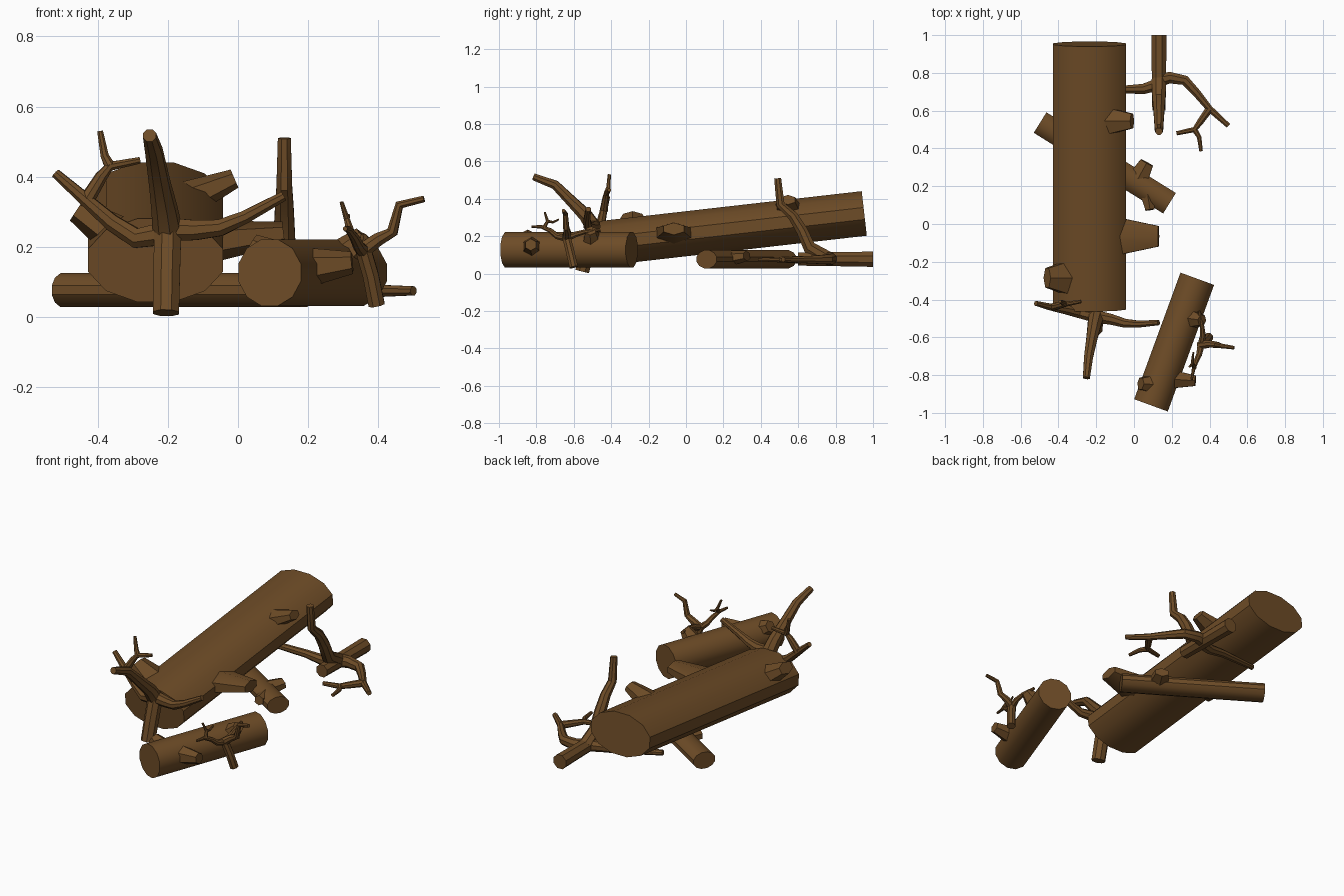
import bpy, bmesh, math
from mathutils import Vector

bark = bpy.data.materials.new("bark brown")
bark.diffuse_color = (0.155, 0.072, 0.02, 1)


def add_tube(bm, pts, radii, sides=8, squash=1.0):
    """Sweep an ellipse along a path; squash scales the radius across the horizontal side axis."""
    pts = [Vector(p) for p in pts]
    ref = (pts[-1] - pts[0]).normalized()
    up = Vector((0, 0, 1)) if abs(ref.z) < 0.8 else Vector((1, 0, 0))
    rings = []
    for i, p in enumerate(pts):
        t = (pts[min(i + 1, len(pts) - 1)] - pts[max(i - 1, 0)]).normalized()
        side = up.cross(t).normalized()
        top = t.cross(side)
        ring = []
        for k in range(sides):
            a = 2 * math.pi * (k + 0.5) / sides
            ring.append(bm.verts.new(p + side * math.cos(a) * radii[i] * squash
                                     + top * math.sin(a) * radii[i]))
        rings.append(ring)
    for a, b in zip(rings, rings[1:]):
        for k in range(sides):
            n = (k + 1) % sides
            bm.faces.new((a[k], a[n], b[n], b[k]))
    bm.faces.new(rings[0][::-1])
    bm.faces.new(rings[-1])


def make(name, tubes):
    bm = bmesh.new()
    for t in tubes:
        add_tube(bm, **t)
    bmesh.ops.recalc_face_normals(bm, faces=bm.faces)
    me = bpy.data.meshes.new(name)
    bm.to_mesh(me)
    bm.free()
    me.materials.append(bark)
    ob = bpy.data.objects.new(name, me)
    bpy.context.collection.objects.link(ob)
    bpy.context.view_layer.objects.active = ob
    ob.select_set(True)
    bpy.ops.object.shade_smooth_by_angle(angle=math.radians(35))
    ob.select_set(False)


def log(a, b, r, squash=1.0):
    return dict(pts=[a, b], radii=[r, r], sides=12, squash=squash)


def stub(a, b, r0, r1, squash=1.0):
    return dict(pts=[a, b], radii=[r0, r1], sides=6, squash=squash)


def limb(pts, r0, r1):
    n = len(pts) - 1
    return dict(pts=pts, radii=[r0 + (r1 - r0) * i / n for i in range(n + 1)])


# Large leaning log with broken stubs
make("large_log", [
    log((-0.235, -0.45, 0.162), (-0.235, 0.953, 0.322), 0.124, 1.61),
    stub((-0.12, -0.065, 0.21), (0.13, -0.065, 0.24), 0.065, 0.033, 1.9),
    stub((-0.16, 0.545, 0.33), (-0.01, 0.545, 0.395), 0.055, 0.028, 1.6),
    stub((-0.33, -0.285, 0.22), (-0.46, -0.285, 0.305), 0.065, 0.035, 1.7),
])

# Short log at the front right
make("short_log", [
    log((0.09, -0.96, 0.127), (0.335, -0.29, 0.127), 0.098),
    stub((0.18, -0.82, 0.14), (0.325, -0.83, 0.155), 0.06, 0.032),
    stub((0.29, -0.5, 0.16), (0.36, -0.51, 0.23), 0.06, 0.032),
    stub((0.11, -0.85, 0.16), (0.035, -0.845, 0.205), 0.06, 0.035),
])

# Thin log lying under the large one
make("thin_log", [
    log((-0.497, 0.537, 0.077), (0.188, 0.11, 0.077), 0.05, 1.32),
    stub((0.01, 0.22, 0.08), (0.068, 0.325, 0.095), 0.045, 0.028, 1.5),
    stub((0.07, 0.17, 0.08), (0.085, 0.075, 0.09), 0.045, 0.028),
    stub((-0.25, 0.38, 0.08), (-0.30, 0.29, 0.085), 0.045, 0.028),
])

# Forked branch on the ground behind
make("back_branch", [
    limb([(0.132, 1.0, 0.077), (0.132, 0.8, 0.078), (0.132, 0.60, 0.078)], 0.044, 0.038),
    limb([(0.132, 0.76, 0.08), (0.132, 0.66, 0.14), (0.132, 0.62, 0.23),
          (0.132, 0.57, 0.31), (0.132, 0.505, 0.37), (0.132, 0.49, 0.51)], 0.042, 0.02),
    limb([(0.132, 0.76, 0.08), (0.19, 0.775, 0.08), (0.27, 0.76, 0.077),
          (0.33, 0.695, 0.075), (0.40, 0.61, 0.075), (0.50, 0.52, 0.075)], 0.038, 0.014),
    limb([(0.40, 0.61, 0.075), (0.35, 0.54, 0.075), (0.32, 0.50, 0.075), (0.225, 0.48, 0.075)], 0.022, 0.012),
    limb([(0.32, 0.50, 0.075), (0.345, 0.46, 0.075), (0.355, 0.385, 0.075)], 0.016, 0.01),
    limb([(0.132, 0.74, 0.08), (0.05, 0.715, 0.08), (-0.05, 0.712, 0.09), (-0.31, 0.66, 0.12)], 0.036, 0.016),
])

# Forked branch standing against the front end of the large log
make("front_branch", [
    limb([(-0.205, -0.555, 0.012), (-0.203, -0.525, 0.13), (-0.20, -0.49, 0.26)], 0.04, 0.042),
    limb([(-0.20, -0.49, 0.24), (-0.21, -0.535, 0.31), (-0.222, -0.60, 0.375),
          (-0.24, -0.70, 0.475), (-0.252, -0.815, 0.518)], 0.044, 0.02),
    limb([(-0.20, -0.49, 0.24), (-0.29, -0.47, 0.225), (-0.36, -0.455, 0.27),
          (-0.44, -0.44, 0.34), (-0.52, -0.42, 0.41)], 0.036, 0.014),
    limb([(-0.43, -0.44, 0.335), (-0.39, -0.43, 0.40), (-0.365, -0.425, 0.43), (-0.28, -0.41, 0.447)], 0.022, 0.01),
    limb([(-0.365, -0.425, 0.43), (-0.38, -0.415, 0.46), (-0.393, -0.41, 0.53)], 0.016, 0.009),
    limb([(-0.20, -0.49, 0.25), (-0.12, -0.505, 0.248), (-0.05, -0.525, 0.255),
          (0.02, -0.53, 0.285), (0.13, -0.522, 0.345)], 0.036, 0.015),
])

# Small forked branch leaning on the short log
make("small_branch", [
    limb([(0.395, -0.60, 0.035), (0.378, -0.62, 0.12), (0.355, -0.64, 0.20)], 0.025, 0.024),
    limb([(0.355, -0.64, 0.19), (0.40, -0.635, 0.222), (0.44, -0.64, 0.243),
          (0.46, -0.645, 0.32), (0.53, -0.655, 0.337)], 0.024, 0.01),
    limb([(0.355, -0.64, 0.19), (0.345, -0.69, 0.20), (0.33, -0.725, 0.23),
          (0.315, -0.77, 0.25), (0.305, -0.825, 0.252)], 0.02, 0.007),
    limb([(0.32, -0.76, 0.245), (0.31, -0.74, 0.28), (0.295, -0.755, 0.328)], 0.012, 0.006),
    limb([(0.31, -0.74, 0.28), (0.31, -0.71, 0.275), (0.315, -0.68, 0.29)], 0.009, 0.005),
    limb([(0.355, -0.64, 0.19), (0.365, -0.59, 0.21), (0.36, -0.54, 0.225), (0.345, -0.46, 0.235)], 0.02, 0.009),
])
